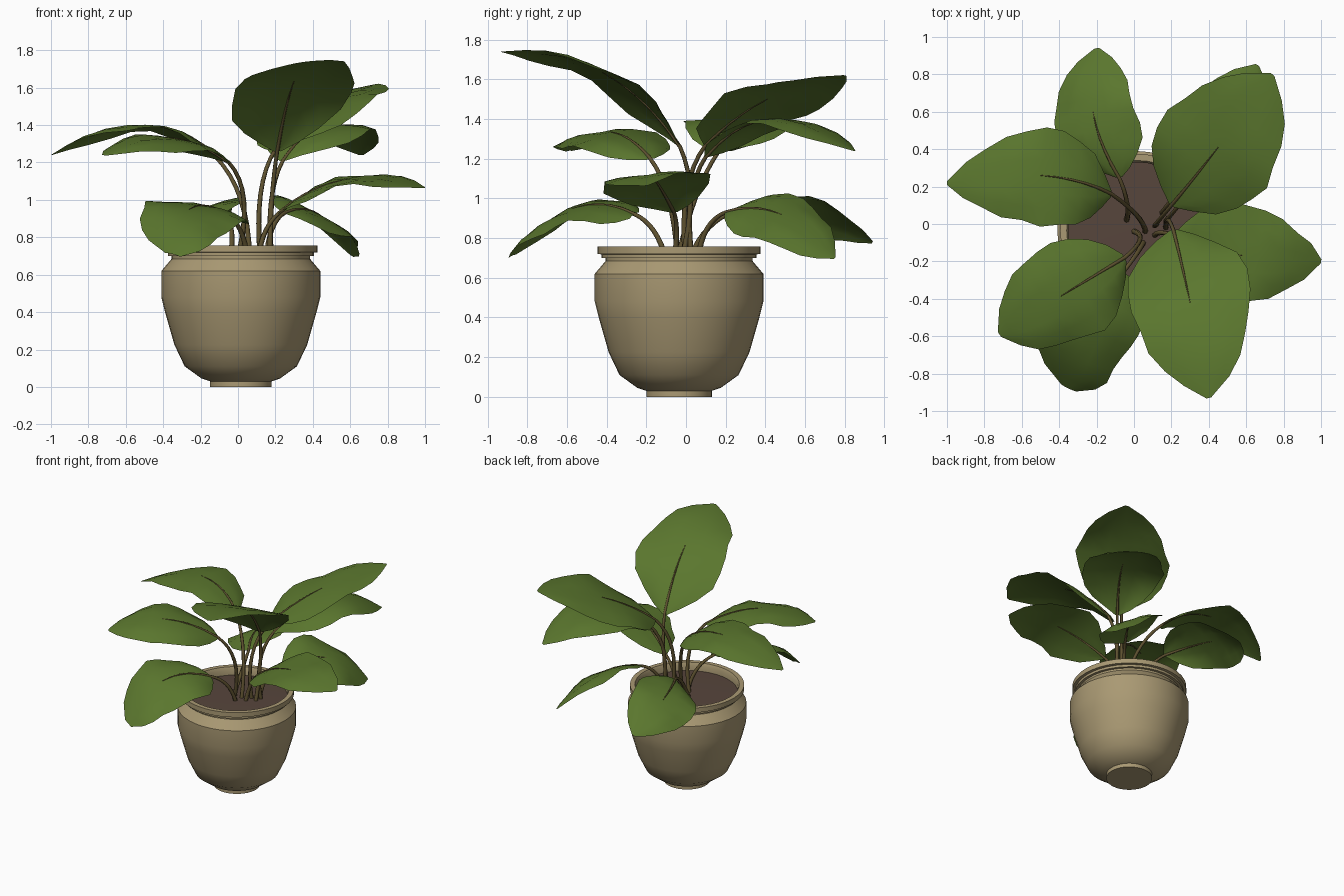
import bpy, bmesh, math, random
from mathutils import Vector

if "Cube" in bpy.data.objects:
    bpy.data.objects.remove(bpy.data.objects["Cube"])
random.seed(4)


def material(name, rgb):
    m = bpy.data.materials.new(name)
    m.diffuse_color = (*rgb, 1)
    m.use_nodes = True
    m.node_tree.nodes["Principled BSDF"].inputs["Base Color"].default_value = m.diffuse_color
    return m


LEAF = material("leaf green", (0.103, 0.182, 0.027))
STEM = material("stem brown", (0.112, 0.083, 0.029))
POT = material("tan clay", (0.40, 0.32, 0.172))
SOIL = material("brown soil", (0.095, 0.06, 0.045))


def make_object(name, bm, mat, angle):
    me = bpy.data.meshes.new(name)
    bm.to_mesh(me)
    bm.free()
    me.materials.append(mat)
    ob = bpy.data.objects.new(name, me)
    bpy.context.collection.objects.link(ob)
    bpy.ops.object.select_all(action='DESELECT')
    ob.select_set(True)
    bpy.context.view_layer.objects.active = ob
    bpy.ops.object.shade_smooth_by_angle(angle=math.radians(angle))
    return ob


def lathe(name, profile, mat, centre, n=40, cap=False):
    bm = bmesh.new()
    rings = [[bm.verts.new((centre[0] + r * math.cos(2 * math.pi * i / n),
                            centre[1] + r * math.sin(2 * math.pi * i / n), z))
              for i in range(n)] for r, z in profile]
    for a, b in zip(rings, rings[1:]):
        for i in range(n):
            j = (i + 1) % n
            bm.faces.new((a[i], a[j], b[j], b[i]))
    if cap:
        bm.faces.new(rings[0][::-1])
    return make_object(name, bm, mat, 36)


def bezier(a, c, b, t):
    return a * (1 - t) ** 2 + c * 2 * t * (1 - t) + b * t * t


def tube(name, pts, radii, mat, n=7):
    bm = bmesh.new()
    rings = []
    for k, p in enumerate(pts):
        d = (pts[min(k + 1, len(pts) - 1)] - pts[max(k - 1, 0)]).normalized()
        s = d.cross(Vector((0.31, 0.9, 0.2))).normalized()
        u = s.cross(d)
        rings.append([bm.verts.new(p + (s * math.cos(2 * math.pi * i / n)
                      + u * math.sin(2 * math.pi * i / n)) * radii[k]) for i in range(n)])
    for a, b in zip(rings, rings[1:]):
        for i in range(n):
            j = (i + 1) % n
            bm.faces.new((a[i], a[j], b[j], b[i]))
    bm.faces.new(rings[0][::-1])
    bm.faces.new(rings[-1])
    bmesh.ops.recalc_face_normals(bm, faces=bm.faces)
    return make_object(name, bm, mat, 60)


# Ovate leaf outline: (position along leaf, share of half width)
OUTLINE = [(0, .06), (.05, .32), (.13, .64), (.24, .88), (.36, 1), (.48, 1),
           (.6, .93), (.72, .8), (.83, .61), (.92, .38), (1, .04)]


def leaf(name, root, base, mid, tip, half, roll, droop, blunt=1.0):
    root, base, mid, tip = map(Vector, (root, base, mid, tip))
    ctrl = mid * 2 - (base + tip) / 2
    flat = (tip - base)
    flat.z = 0
    flat.normalize()
    side0 = Vector((flat.y, -flat.x, 0))
    r = math.radians(roll)
    side = side0 * math.cos(r) + Vector((0, 0, math.sin(r)))
    # blade with gently bent, slightly ragged sides
    bm = bmesh.new()
    rows = []
    for t, w in OUTLINE:
        w = w ** blunt
        p = bezier(base, ctrl, tip, t)
        tan = (bezier(base, ctrl, tip, t + .01) - bezier(base, ctrl, tip, t - .01)).normalized()
        up = side.cross(tan).normalized()
        row = []
        for k in range(-3, 4):
            u = k / 3
            wid = half * w * (1 + (random.uniform(-.06, .05) if abs(k) == 3 else 0))
            bend = half * w * droop * (0.35 * abs(u) - 0.9 * u * u)
            wave = .018 * w * math.sin(t * 11 + 2 * u) * abs(u)
            row.append(bm.verts.new(p + side * u * wid + up * (bend + wave)))
        rows.append(row)
    for a, b in zip(rows, rows[1:]):
        for i in range(6):
            bm.faces.new((a[i], a[i + 1], b[i + 1], b[i]))
    make_object(name + "_leaf", bm, LEAF, 60)
    # stalk rising from the soil and running on as a thin midrib
    start_dir = (ctrl - base).normalized()
    h = (base - root).length
    knee = base - start_dir * h * .45
    knee = knee.lerp(root + Vector((0, 0, h * .6)), .3)
    pts = [bezier(root, knee, base, i / 8) for i in range(9)]
    pts += [bezier(base, ctrl, tip, i * .1) for i in range(1, 6)]
    radii = [.015 - .0006 * i for i in range(9)] + [.009, .007, .006, .004, .002]
    tube(name + "_stem", pts, radii, STEM)


# Pot and soil
C = (0.015, -0.035)
lathe("pot", [(.165, 0), (.165, .03), (.21, .045), (.30, .11), (.355, .225), (.405, .40),
              (.425, .48), (.425, .62), (.37, .685), (.37, .70), (.39, .70), (.39, .718),
              (.41, .72), (.41, .757), (.375, .757), (.365, .735), (.365, .68)],
      POT, C, cap=True)
lathe("soil", [(.37, .695), (.2, .70), (.001, .70)], SOIL, C)

# Leaves: root, base, middle, tip, half width, roll, droop, bluntness
leaf("front_top", (.17, -.02, .69), (.21, -.03, 1.26), (.30, -.42, 1.635), (.40, -.93, 1.74),
     .33, -4, .15)
leaf("back_right_top", (.12, .0, .69), (.2, .1, 1.27), (.45, .41, 1.50), (.74, .80, 1.62),
     .33, 8, .15)
leaf("back_right_middle", (.18, .03, .69), (.24, .1, 1.21), (.47, .44, 1.40), (.66, .85, 1.24),
     .29, 1, .25)
leaf("back_right_low", (.15, .06, .69), (.25, .2, .93), (.44, .48, .92), (.61, .75, .70),
     .24, -25, .25)
leaf("left", (.06, -.04, .69), (-.12, .16, 1.23), (-.50, .26, 1.40), (-1.0, .22, 1.24),
     .265, -4, .2)
leaf("front_left", (.0, -.04, .69), (-.05, -.18, 1.20), (-.39, -.385, 1.335), (-.72, -.59, 1.24),
     .27, 6, .3, .85)
leaf("front_low", (.05, -.10, .69), (-.06, -.26, .92), (-.26, -.57, .95), (-.35, -.88, .71),
     .265, 13, .25, .55)
leaf("right", (.11, -.06, .69), (.22, -.06, .93), (.58, -.17, 1.11), (1.0, -.20, 1.065),
     .265, -8, .1)
leaf("back_left", (-.04, .02, .69), (-.08, .25, .93), (-.22, .60, .94), (-.20, .94, .78),
     .235, 22, .25, .85)
